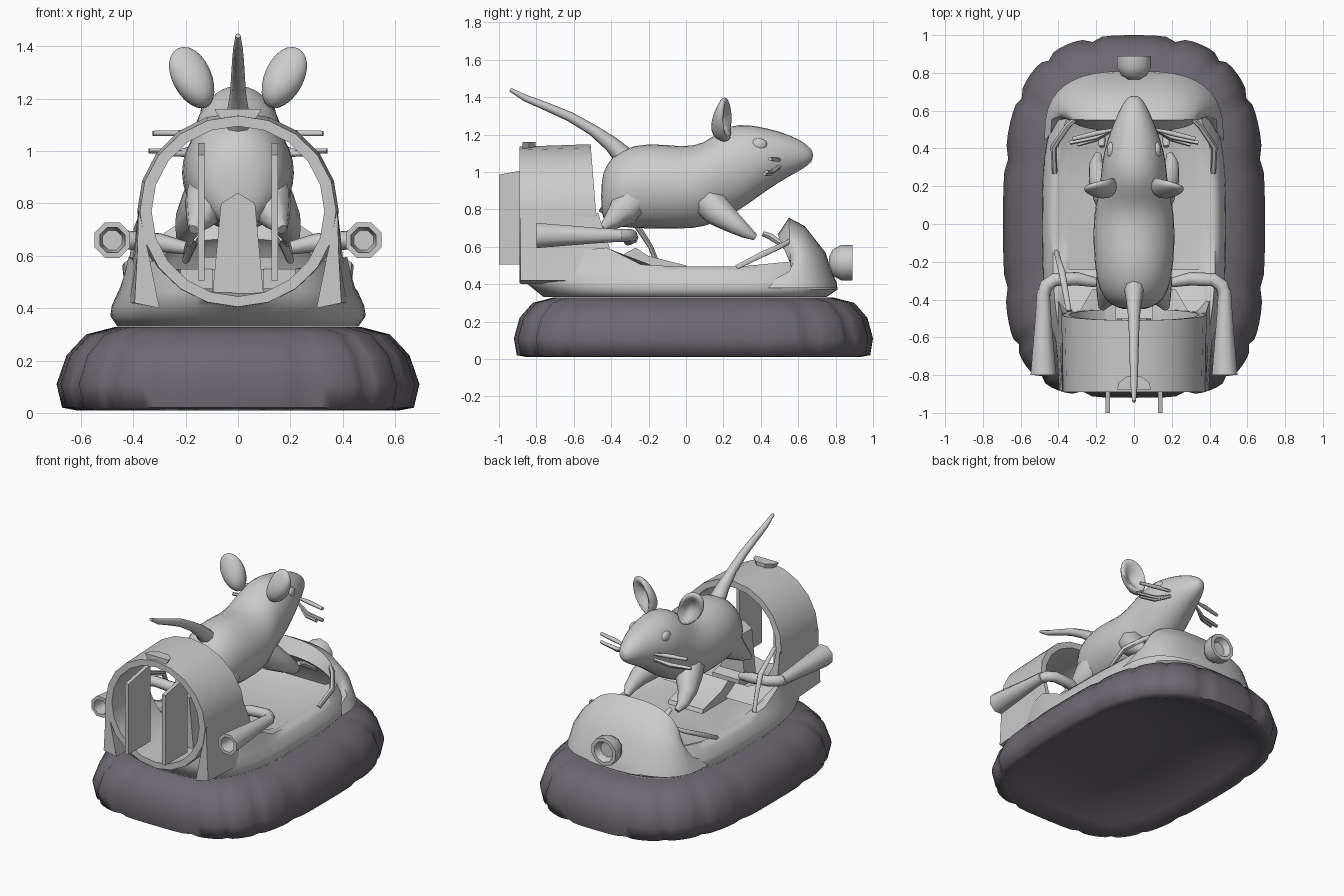
import bpy, bmesh, math
from mathutils import Vector, Matrix

if "Cube" in bpy.data.objects:
    bpy.data.objects.remove(bpy.data.objects["Cube"])

TAU = math.tau


def material(name, rgb):
    m = bpy.data.materials.new(name)
    m.use_nodes = True
    m.diffuse_color = (*rgb, 1)
    m.node_tree.nodes["Principled BSDF"].inputs["Base Color"].default_value = (*rgb, 1)
    return m


GREY = material("light grey", (0.6, 0.6, 0.6))
DARK = material("dark rubber", (0.155, 0.14, 0.165))


def finish(name, mesh, mat=GREY, angle=40, levels=0):
    bm = bmesh.new()
    bm.from_mesh(mesh)
    bmesh.ops.recalc_face_normals(bm, faces=bm.faces)
    bm.to_mesh(mesh)
    bm.free()
    mesh.materials.clear()
    mesh.materials.append(mat)
    mesh.polygons.foreach_set("use_smooth", [True] * len(mesh.polygons))
    mesh.set_sharp_from_angle(angle=math.radians(angle))
    ob = bpy.data.objects.new(name, mesh)
    bpy.context.collection.objects.link(ob)
    if levels:
        mod = ob.modifiers.new("smooth", "SUBSURF")
        mod.levels = mod.render_levels = levels
    return ob


def loft(name, rings, mat=GREY, closed=True, caps=(True, True), loop=False, **kw):
    """Skin a list of point rings into one surface."""
    bm = bmesh.new()
    rows = [[bm.verts.new(p) for p in r] for r in rings]
    n = len(rows[0])
    pairs = list(zip(rows, rows[1:])) + ([(rows[-1], rows[0])] if loop else [])
    for a, b in pairs:
        for i in range(n if closed else n - 1):
            j = (i + 1) % n
            bm.faces.new((a[i], a[j], b[j], b[i]))
    for use, row in zip(caps, (rows[0], rows[-1])):
        if use and not loop:
            bm.faces.new(row)
    mesh = bpy.data.meshes.new(name)
    bm.to_mesh(mesh)
    bm.free()
    return finish(name, mesh, mat, **kw)


def prism(name, profile, x0, x1):
    """Side profile of (y, z) points extruded across x."""
    return loft(name, [[(x, y, z) for y, z in profile] for x in (x0, x1)], angle=25)


def tube(name, points, radii, res=2, angle=60):
    """Round bar along a path, with a radius at each point."""
    cu = bpy.data.curves.new(name, "CURVE")
    cu.dimensions = "3D"
    cu.bevel_depth, cu.bevel_resolution, cu.use_fill_caps = 1, res, True
    sp = cu.splines.new("POLY")
    sp.points.add(len(points) - 1)
    for p, co, r in zip(sp.points, points, radii):
        p.co, p.radius = (*co, 1), r
    tmp = bpy.data.objects.new(name, cu)
    mesh = bpy.data.meshes.new_from_object(tmp)
    bpy.data.objects.remove(tmp)
    bpy.data.curves.remove(cu)
    return finish(name, mesh, angle=angle)


def ball(name, loc, size, rot=Matrix(), shape=None):
    bm = bmesh.new()
    bmesh.ops.create_uvsphere(bm, u_segments=16, v_segments=12, radius=1)
    for v in bm.verts:
        if shape:
            shape(v.co)
        v.co = Vector([a * b for a, b in zip(v.co, size)])
    bm.transform(Matrix.Translation(loc) @ rot)
    mesh = bpy.data.meshes.new(name)
    bm.to_mesh(mesh)
    bm.free()
    return finish(name, mesh, angle=80)


def power(v, e):
    return math.copysign(abs(v) ** e, v)


def oval(a, y0, y1, z, n=64, front=3.0, rear=3.0, bulge=0.0):
    """Rounded-rectangle outline; z may be a function of x and y."""
    out = []
    for i in range(n):
        t = TAU * i / n
        c, s = math.cos(t), math.sin(t)
        e = 2 / (front if s > 0 else rear)
        k = 1 - bulge * (1 - abs(math.cos(8 * t))) ** 3
        x = a * k * power(c, e)
        y = (y0 + y1) / 2 + (y1 - y0) / 2 * k * power(s, e)
        out.append((x, y, z(x, y) if callable(z) else z))
    return out


# Inflated skirt with seams and a hollow underside
skirt = [(0.40, 0.28, 0.325, 0), (0.47, 0.21, 0.328, 0.015), (0.58, 0.10, 0.30, 0.025),
         (0.655, 0.03, 0.22, 0.025), (0.693, 0, 0.11, 0.025), (0.672, 0.015, 0.02, 0.02),
         (0.62, 0.07, 0.01, 0.01), (0.55, 0.15, 0.045, 0), (0.44, 0.26, 0.10, 0), (0.22, 0.53, 0.15, 0)]
loft("air_skirt", [oval(a, -0.92 + d, 1.0 - d, z, n=96, front=2.9, rear=3.6, bulge=b)
                   for a, d, z, b in skirt], DARK, angle=70)


# Hull: the rim climbs at the stern and dips under the fan duct
def ramp(v, a, b):
    return min(1, max(0, (v - a) / (b - a)))


def rim(x, y):
    stern = min(0.58, 0.78 - math.sqrt(max(0, 0.36 ** 2 - x * x)))
    dip = ramp(y, -0.45, -0.55)
    high = 0.495 + 0.1 * ramp(y, -0.22, -0.42) + 0.03 * ramp(y, 0.3, 0.6)
    return high * (1 - dip) + stern * dip


hull = [(0.46, -0.76, 0.75, 0.33), (0.488, -0.81, 0.81, 0.37), (0.482, -0.86, 0.805, 0.41),
        (0.457, -0.88, 0.78, lambda x, y: min(0.465, rim(x, y))), (0.43, -0.885, 0.755, rim),
        (0.41, -0.87, 0.73, lambda x, y: rim(x, y) - 0.003), (0.36, -0.5, 0.66, 0.475)]
loft("hull", [oval(a, y0, y1, z) for a, y0, y1, z in hull], angle=60)

# Raised rear deck around an engine well
well = [(-0.3, -0.49), (-0.22, -0.35), (0.22, -0.35), (0.3, -0.49)]
edge = [(-0.41, -0.49, 0.585), (-0.41, -0.24, 0.49), (0.41, -0.24, 0.49), (0.41, -0.49, 0.585)]
loft("rear_deck", [[(x, y, 0.45) for x, y in well], [(x, y, 0.55) for x, y in well], edge],
     closed=False, caps=(False, False), angle=30)


# Front cowl with raised, boxy dashboard lip
def arch(w, base, top, y0, y1, square=0.75, n=20):
    out = []
    for i in range(n + 1):
        c, s = math.cos(math.pi * i / n), math.sin(math.pi * i / n)
        out.append((w * power(c, square), y0 + (y1 - y0) * abs(s) ** square,
                    base + (top - base) * abs(s) ** square))
    return out


loft("front_cowl", [arch(0.31, 0.45, 0.63, 0.60, 0.535), arch(0.34, 0.46, 0.665, 0.58, 0.49),
                    arch(0.365, 0.46, 0.755, 0.56, 0.55), arch(0.40, 0.45, 0.71, 0.55, 0.635),
                    arch(0.44, 0.43, 0.57, 0.48, 0.745, 0.7), arch(0.475, 0.38, 0.38, 0.44, 0.81, 0.7)],
     closed=False, caps=(True, False), angle=45)


# Fan duct: thick open ring with a raked front edge
def hoop(rx, rz, y, rake=0.0, n=20):
    return [(rx * math.sin(TAU * i / n), y - rake * math.cos(TAU * i / n),
             0.77 + rz * math.cos(TAU * i / n)) for i in range(n)]


loft("fan_duct", [hoop(0.375, 0.365, -0.89), hoop(0.385, 0.378, -0.48, 0.03),
                  hoop(0.345, 0.335, -0.48, 0.03), hoop(0.33, 0.325, -0.89)],
     loop=True, angle=35)


# Round parts along y: headlight and exhaust trumpets
def turned(name, cx, cz, profile, n=8):
    loft(name, [[(cx + r * math.cos(TAU * (i + 0.5) / n), y, cz + r * math.sin(TAU * (i + 0.5) / n))
                 for i in range(n)] for r, y in profile], angle=50)


turned("headlight", 0, 0.515, [(0.03, 0.765), (0.07, 0.785), (0.095, 0.83), (0.095, 0.89),
                               (0.07, 0.89), (0.05, 0.85)], 10)
for s in (-1, 1):
    # Fairing that carries the duct down on to the hull
    fair = lambda y, f, w: [(s * 0.38, y, 0.78), (s * (0.385 + w / 2), f, 0.6),
                            (s * (0.395 + w), f, 0.42), (s * 0.30, f, 0.40), (s * 0.34, y, 0.6)]
    loft("duct_fairing", [fair(-0.885, -0.885, 0), fair(-0.6, -0.6, 0.02), fair(-0.47, -0.41, 0.03)],
         angle=40)
    prism("rudder", [(-1, 0.505), (-0.76, 0.505), (-0.76, 1.03), (-1, 0.985)],
          s * 0.14 - 0.012, s * 0.14 + 0.012)
    turned("exhaust_trumpet", s * 0.48, 0.66,
           [(0.036, -0.345), (0.045, -0.48), (0.073, -0.8), (0.052, -0.8), (0.04, -0.68)])
    tube("exhaust_pipe", [(s * 0.48, -0.38, 0.66), (s * 0.465, -0.325, 0.66), (s * 0.42, -0.295, 0.66),
                          (s * 0.3, -0.29, 0.65), (s * 0.2, -0.31, 0.63)], [0.036] * 4 + [0.025])
    tube("cockpit_rail", [(s * 0.42, 0.27, 0.49), (s * 0.425, 0.41, 0.56), (s * 0.35, 0.52, 0.61),
                          (s * 0.27, 0.59, 0.65)], [0.014, 0.018, 0.016, 0.012], 1)
    tube("control_grip", [(s * 0.17, 0.41, 0.67), (s * 0.17, 0.45, 0.655), (s * 0.2, 0.56, 0.58)],
         [0.016, 0.02, 0.014], 1)
tube("side_lever", [(-0.41, -0.15, 0.5), (-0.40, -0.19, 0.6), (-0.38, -0.26, 0.71),
                    (-0.345, -0.46, 0.80)], [0.014, 0.014, 0.018, 0.014], 1)

# Engine pylon with a pitched top, engine block and saddle
pitched = [(-0.1, 0.43), (0.1, 0.43), (0.065, 0.80), (0, 0.84), (-0.065, 0.80)]
loft("fan_pylon", [[(x, y, z) for x, z in pitched] for y in (-0.62, -0.5)], angle=20)
prism("engine_block", [(-0.52, 0.43), (-0.43, 0.43), (-0.43, 0.53), (-0.52, 0.55)], -0.1, 0.1)
prism("saddle", [(-0.35, 0.45), (-0.35, 0.55), (-0.27, 0.595), (-0.2, 0.55), (0, 0.5), (0.02, 0.45)],
      -0.13, 0.13)

# Cap on top of the duct
cap = [(-0.065, 1.12), (0.065, 1.12), (0.09, 1.16), (-0.09, 1.16)]
loft("duct_cap", [[(x * w, y, z) for x, z in cap] for y, w in ((-0.875, 1), (-0.84, 0.9), (-0.805, 0.4))],
     angle=20)

# Mouse body: y, half width, bottom, top
body = [(-0.455, 0.05, 0.78, 0.95), (-0.43, 0.13, 0.72, 1.04), (-0.36, 0.19, 0.70, 1.125),
        (-0.2, 0.217, 0.69, 1.165), (-0.02, 0.222, 0.69, 1.135), (0.1, 0.21, 0.70, 1.155),
        (0.19, 0.185, 0.74, 1.235), (0.28, 0.178, 0.785, 1.262), (0.38, 0.165, 0.86, 1.25),
        (0.5, 0.125, 0.945, 1.22), (0.6, 0.08, 1.0, 1.18), (0.655, 0.05, 1.035, 1.14),
        (0.68, 0.02, 1.065, 1.11)]
loft("mouse_body", [[(w * math.cos(TAU * i / 16), y, (b + t) / 2 + (t - b) / 2 * math.sin(TAU * i / 16))
                     for i in range(16)] for y, w, b, t in body], angle=180, levels=1)
tube("mouse_tail", [(0, -0.33, 1.08), (0, -0.4, 1.15), (0, -0.5, 1.225), (0, -0.62, 1.295),
                    (0, -0.76, 1.355), (0, -0.86, 1.395), (0, -0.94, 1.44)],
     [0.055, 0.042, 0.03, 0.026, 0.022, 0.018, 0.01], angle=80)


# Ear: thick bowl, hollow at the front with a broad foot
def ear_shape(co):
    if co.y > 0:
        co.y *= 1 - 1.6 * max(0, 1 - (co.x ** 2 + co.z ** 2) * 1.2)
    co.y *= 1 - 0.45 * co.z
    co.x *= 1 + 0.1 * co.z


for s in (-1, 1):
    turn = Matrix.Rotation(s * 0.45, 4, "Y") @ Matrix.Rotation(s * -0.3, 4, "Z")
    ball("mouse_ear", (s * 0.175, 0.2, 1.28), (0.077, 0.06, 0.125), turn, ear_shape)
    ball("mouse_eye", (s * 0.12, 0.39, 1.145), (0.024, 0.045, 0.035))
    tube("mouse_front_leg", [(s * 0.10, 0.10, 0.86), (s * 0.14, 0.17, 0.79), (s * 0.185, 0.25, 0.73),
                             (s * 0.20, 0.32, 0.68), (s * 0.19, 0.37, 0.65)],
         [0.095, 0.085, 0.06, 0.038, 0.018], angle=80)
    tube("mouse_hind_leg", [(s * 0.09, -0.26, 0.87), (s * 0.12, -0.33, 0.80), (s * 0.15, -0.40, 0.735),
                            (s * 0.17, -0.445, 0.70)], [0.1, 0.09, 0.05, 0.02], angle=80)
    for x, y, z in ((0.325, 0.45, 1.068), (0.34, 0.43, 1.0), (0.30, 0.42, 0.99)):
        tube("mouse_whisker", [(s * 0.11, 0.50, (z + 1.06) / 2), (s * 0.2, y + 0.03, z), (s * x, y, z)],
             [0.008, 0.014, 0.011], 1)
